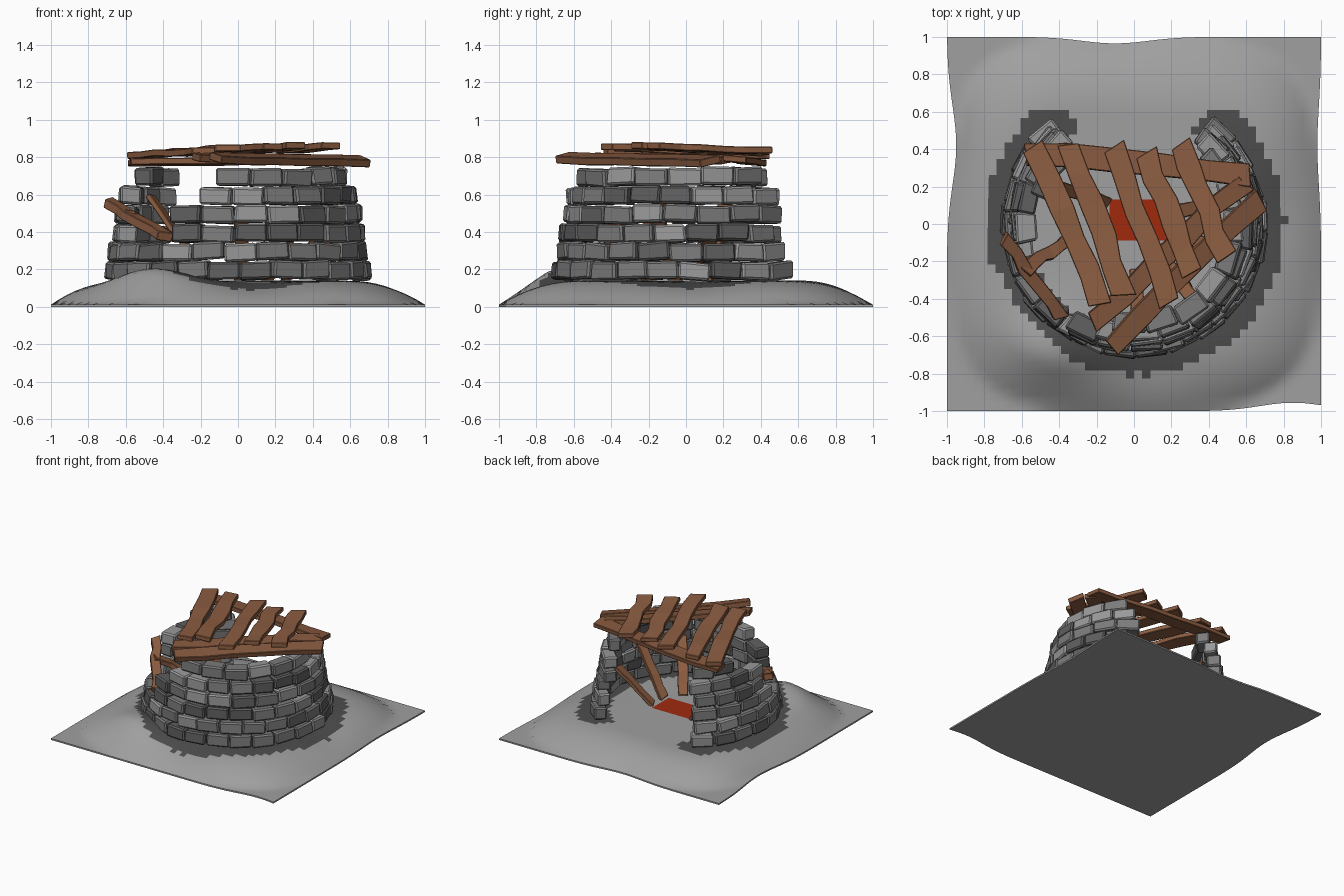
import bpy, bmesh, math, random
from mathutils import Vector, Matrix

if "Cube" in bpy.data.objects:
    bpy.data.objects.remove(bpy.data.objects["Cube"])

random.seed(7)
R = random.uniform


def material(name, rgb):
    m = bpy.data.materials.new(name)
    m.diffuse_color = (*rgb, 1)
    m.use_nodes = True
    m.node_tree.nodes["Principled BSDF"].inputs["Base Color"].default_value = m.diffuse_color
    return m


GROUND = material("ground_grey", (0.35, 0.35, 0.35))
SOIL = material("dark_soil", (0.075, 0.075, 0.075))
RED = material("red_patch", (0.35, 0.023, 0.004))
STONES = [material("stone_light", (0.32, 0.32, 0.32)),
          material("stone_mid", (0.2, 0.2, 0.2)),
          material("stone_dark", (0.115, 0.115, 0.115))]
WOOD = material("wood", (0.265, 0.111, 0.054))
WOOD_DARK = material("wood_dark", (0.235, 0.098, 0.048))


def finish(name, bm, mats):
    bmesh.ops.recalc_face_normals(bm, faces=bm.faces)
    me = bpy.data.meshes.new(name)
    bm.to_mesh(me)
    bm.free()
    for m in mats:
        me.materials.append(m)
    ob = bpy.data.objects.new(name, me)
    bpy.context.collection.objects.link(ob)
    return ob


# mound height at a point: flat top, rounded flanks, a bump at front left
def height(x, y):
    r = (abs(x) ** 3.6 + abs(y) ** 3.6) ** (1 / 3.6)
    t = max(0, min(1, (1 - r) / 0.38))
    h = 0.012 + 0.128 * t * (2 - t)
    h += 0.07 * math.exp(-((x + 0.46) ** 2 + (y + 0.68) ** 2) / 0.055) * min(1, 1.6 * t)
    h += 0.02 * t * math.sin(5 * x + 1) * math.sin(4 * y + 2) * (1 - t)
    h -= 0.03 * t * math.exp(-((x - 0.1) ** 2 + (y + 0.78) ** 2) / 0.04)
    h -= 0.02 * t * math.exp(-((x - 0.78) ** 2 + (y - 0.05) ** 2) / 0.04)
    return h


# ground slab with jagged dark ring under the wall and red patch in the middle
bm = bmesh.new()
bmesh.ops.create_grid(bm, x_segments=46, y_segments=46, size=1)
for f in bm.faces:
    c = f.calc_center_median()
    a = math.degrees(math.atan2(c.y, c.x)) % 360
    r = c.xy.length + R(-0.006, 0.006)
    outer = 0.76 if 195 < a < 240 else 0.805
    if -0.11 < c.x < 0.2 and -0.1 < c.y < 0.15:
        f.material_index = 2
    elif 0.57 < r < outer and not 57 < a < 120 and c.y < 0.62:
        f.material_index = 1
for v in bm.verts:
    x, y = v.co.x, v.co.y
    z = height(x, y)
    wx = (0.05 if x < 0 else 0.02) * math.exp(-((y - 0.42) / 0.3) ** 2)
    wy = 0.035 * math.exp(-((x + 0.1) / 0.25) ** 2) if y > 0 else 0.045 * math.exp(-((x - 0.85) / 0.25) ** 2)
    v.co.x -= x * abs(x) ** 6 * wx
    v.co.y -= y * abs(y) ** 6 * wy
    v.co.z = z
rim = [e for e in bm.edges if e.is_boundary]
ext = bmesh.ops.extrude_edge_only(bm, edges=rim)["geom"]
for v in ext:
    if isinstance(v, bmesh.types.BMVert):
        v.co.z = 0
bmesh.ops.holes_fill(bm, edges=[e for e in bm.edges if e.is_boundary], sides=0)
ground = finish("ground_mound", bm, [GROUND, SOIL, RED])
for p in ground.data.polygons:
    p.use_smooth = abs(p.normal.z) > 0.3 and len(p.vertices) == 4


# one bevelled, slightly crooked stone
def stone(bm, ang, rad, z, length, depth, h, tilt):
    vs = bmesh.ops.create_cube(bm, size=1)["verts"]
    rot = Matrix.Rotation(ang + R(-0.06, 0.06), 4, 'Z') @ Matrix.Rotation(R(-tilt, tilt), 4, 'X') \
        @ Matrix.Rotation(-0.04 + R(-0.05, 0.05), 4, 'Y')
    pos = Vector((rad * math.cos(ang), rad * math.sin(ang), z))
    k = random.choice((0, 0, 1, 1, 1, 2, 2))
    for v in vs:
        side = 1 if v.co.x > 0 else 0.88
        p = Vector((v.co.x * depth, v.co.y * length * side, v.co.z * h))
        p += Vector((R(-1, 1), R(-1, 1), R(-0.6, 0.6))) * 0.006
        v.co = pos + rot @ p
    for f in {f for v in vs for f in v.link_faces}:
        f.material_index = k
    bm.normal_update()
    edges = list({e for v in vs for e in v.link_edges})
    bmesh.ops.bevel(bm, geom=edges, offset=0.011, segments=1, profile=0.5,
                    affect='EDGES', material=-1)


# courses: outer radius, then arcs in degrees; open at the back, broken at front left
COURSES = [
    (0.712, [(128, 414)]),
    (0.695, [(130, 412)]),
    (0.670, [(129, 198), (238, 406)]),
    (0.655, [(131, 188), (236, 414)]),
    (0.630, [(127, 190), (251, 411)]),
    (0.585, [(130, 164), (258, 405)]),
]
bm = bmesh.new()
for i, (outer, arcs) in enumerate(COURSES):
    for a0, a1 in arcs:
        span = math.radians(a1 - a0)
        n = max(2, round(span * outer / 0.18))
        for j in range(n):
            ang = math.radians(a0) + span * (j + 0.5) / n
            stone(bm, ang, outer - 0.053 + R(-0.012, 0.008), 0.194 + 0.1 * i + R(-0.006, 0.006),
                  span / n * outer * 0.97, R(0.095, 0.115), 0.094, 0.09 if i < 2 else 0.035)
finish("stone_wall", bm, STONES)


# crooked plank between two points, rolled about its length (outer side down)
def plank(name, a, b, width, thick, mat=WOOD, wob=0.015, roll=0):
    a, b = Vector(a), Vector(b)
    d = b - a
    side = Vector((0, 0, 1)).cross(d).normalized()
    turn = Matrix.Rotation(-roll, 3, d)
    side = turn @ side
    up = d.normalized().cross(side)
    bm = bmesh.new()
    rings = []
    n = 5
    for i in range(n + 1):
        mid = a + d * (i / n) + side * R(-wob, wob) + up * R(-0.004, 0.004)
        w = width / 2 * R(0.9, 1.1)
        skew = d.normalized() * R(-0.02, 0.02)
        rings.append([bm.verts.new(mid + side * s * w + up * t * thick / 2 + skew * s)
                      for s, t in ((-1, -1), (1, -1), (1, 1), (-1, 1))])
    for p, q in zip(rings, rings[1:]):
        for k in range(4):
            bm.faces.new((p[k], p[(k + 1) % 4], q[(k + 1) % 4], q[k]))
    bm.faces.new(rings[0])
    bm.faces.new(rings[-1][::-1])
    ob = finish(name, bm, [mat])
    bev = ob.modifiers.new("worn_edges", 'BEVEL')
    bev.width = 0.004
    bev.segments = 1
    bev.limit_method = 'ANGLE'
    bev.angle_limit = math.radians(50)


# roof: cross beams resting on the wall
plank("roof_beam_back", (-0.58, 0.38, 0.772), (0.62, 0.25, 0.79), 0.12, 0.035, WOOD_DARK, roll=0.08)
plank("roof_beam_front", (0.68, 0.13, 0.775), (-0.13, -0.65, 0.797), 0.11, 0.042, WOOD_DARK, roll=0.22)
plank("roof_beam_inner", (0.59, 0.23, 0.79), (-0.22, -0.53, 0.795), 0.11, 0.04, WOOD_DARK, roll=0.12)

# roof: diagonal slats on top
SLATS = [((-0.53, 0.42, 0.813), (-0.18, -0.43, 0.832)),
         ((-0.34, 0.43, 0.823), (-0.05, -0.38, 0.848)),
         ((-0.12, 0.41, 0.83), (0.20, -0.42, 0.860)),
         ((0.06, 0.38, 0.835), (0.32, -0.26, 0.862)),
         ((0.25, 0.43, 0.835), (0.49, -0.18, 0.86))]
for i, (a, b) in enumerate(SLATS):
    plank(f"roof_slat_{i + 1}", a, b, 0.12, 0.036)

# loose planks: two in the broken gap, the rest leaning inside against the wall
plank("gap_plank_outer", (-0.70, -0.08, 0.56), (-0.38, -0.49, 0.375), 0.07, 0.05)
plank("gap_plank_inner", (-0.59, -0.25, 0.50), (-0.35, -0.09, 0.37), 0.07, 0.04, WOOD_DARK)
LEANING = [((-0.47, 0.22, 0.59), (-0.14, 0.11, 0.14)),
           ((0.53, 0.14, 0.40), (0.25, 0.07, 0.14)),
           ((0.53, -0.15, 0.50), (0.24, -0.06, 0.14)),
           ((0.33, -0.42, 0.50), (0.15, -0.18, 0.14)),
           ((0.02, -0.53, 0.48), (0.01, -0.25, 0.14))]
for i, (a, b) in enumerate(LEANING):
    plank(f"leaning_plank_{i + 1}", a, b, 0.075, 0.03, WOOD, 0.006)
